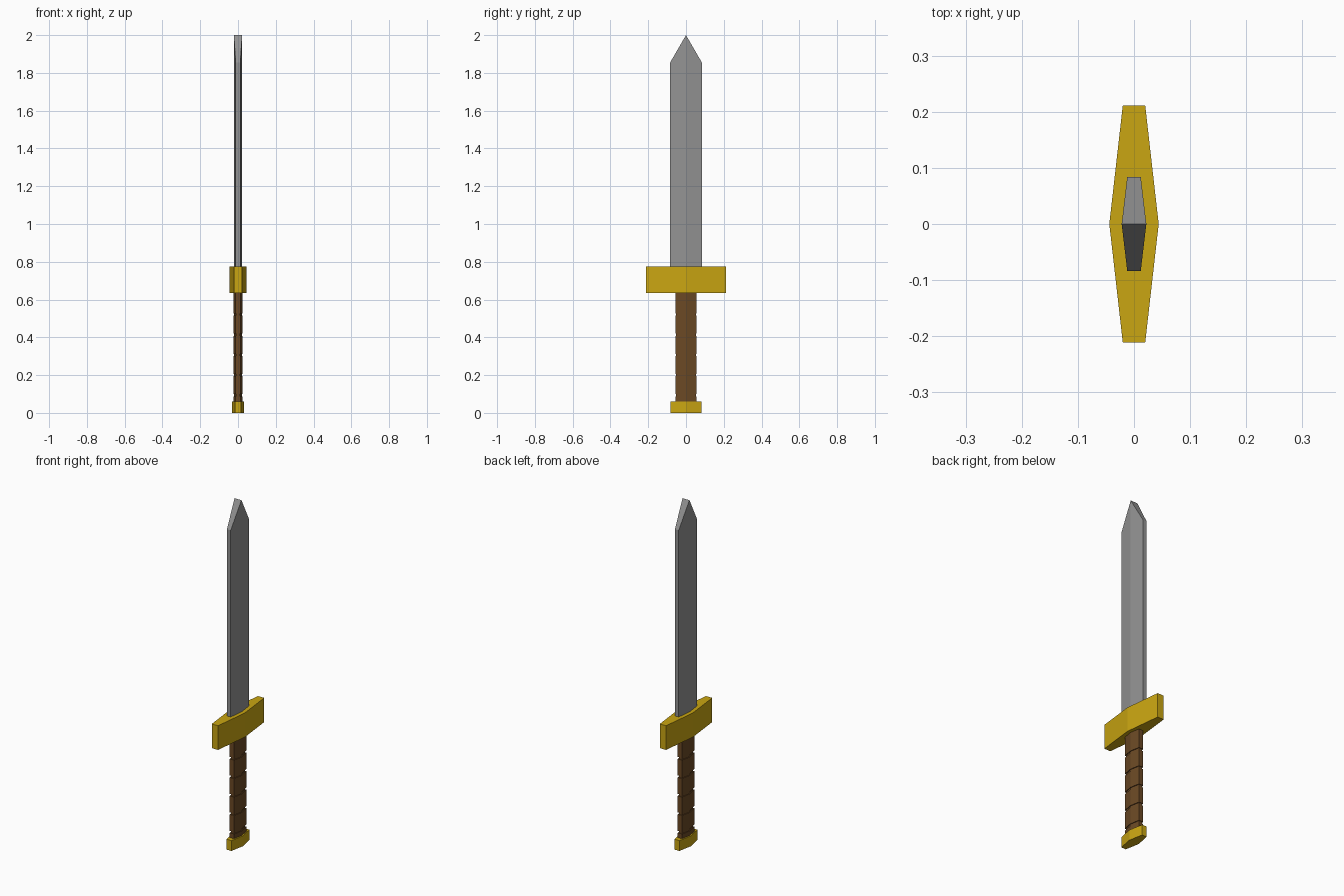
import bpy

if "Cube" in bpy.data.objects:
    bpy.data.objects.remove(bpy.data.objects["Cube"])


def material(name, rgb):
    mat = bpy.data.materials.new(name)
    mat.diffuse_color = (*rgb, 1.0)
    mat.use_nodes = True
    mat.node_tree.nodes["Principled BSDF"].inputs["Base Color"].default_value = mat.diffuse_color
    return mat


steel = material("steel_grey", (0.29, 0.29, 0.29))
gold = material("gold", (0.59, 0.38, 0.006))
leather = material("brown_leather", (0.145, 0.066, 0.018))


def hexagon(mid, end, half, inset=0.0):
    """Flat hexagon: half thickness at the middle and ends, half length in y."""
    m, e, h = mid - inset, end - inset, half - inset
    return [(m, 0), (e, h), (-e, h), (-m, 0), (-e, -h), (e, -h)]


def loft(name, rings, mat):
    """Skin a stack of hexagon rings, each given as a list of 3D points."""
    verts = [p for ring in rings for p in ring]
    top = 6 * (len(rings) - 1)
    # caps are split along the middle ridge (points 0 and 3)
    faces = [(3, 2, 1, 0), (0, 5, 4, 3),
             (top, top + 1, top + 2, top + 3), (top + 3, top + 4, top + 5, top)]
    for r in range(len(rings) - 1):
        a, b = 6 * r, 6 * (r + 1)
        for i in range(6):
            j = (i + 1) % 6
            faces.append((a + i, a + j, b + j, b + i))
    mesh = bpy.data.meshes.new(name)
    mesh.from_pydata(verts, [], faces)
    mesh.materials.append(mat)
    mesh.update()
    obj = bpy.data.objects.new(name, mesh)
    bpy.context.collection.objects.link(obj)
    return obj


def flat_ring(profile, z):
    return [(x, y, z) for x, y in profile]


# Pommel
pommel = hexagon(0.031, 0.015, 0.083)
loft("pommel", [flat_ring(pommel, 0.0), flat_ring(pommel, 0.06)], gold)

# Grip with narrow grooves around it
wrap = hexagon(0.024, 0.014, 0.056)
groove = hexagon(0.024, 0.014, 0.056, 0.004)
rings = [flat_ring(wrap, 0.055)]
for i in range(5):
    z = 0.093 + 0.107 * i
    rings += [flat_ring(wrap, z - 0.006), flat_ring(groove, z - 0.006),
              flat_ring(groove, z + 0.006), flat_ring(wrap, z + 0.006)]
rings.append(flat_ring(wrap, 0.64))
loft("grip", rings, leather)

# Guard
guard = hexagon(0.044, 0.02, 0.211)
loft("guard", [flat_ring(guard, 0.635), flat_ring(guard, 0.775)], gold)

# Blade with a roof-shaped tip
blade = hexagon(0.022, 0.012, 0.084)
tip = [(x, y, 2.0 if y == 0 else 1.855) for x, y in blade]
loft("blade", [flat_ring(blade, 0.77), tip], steel)
